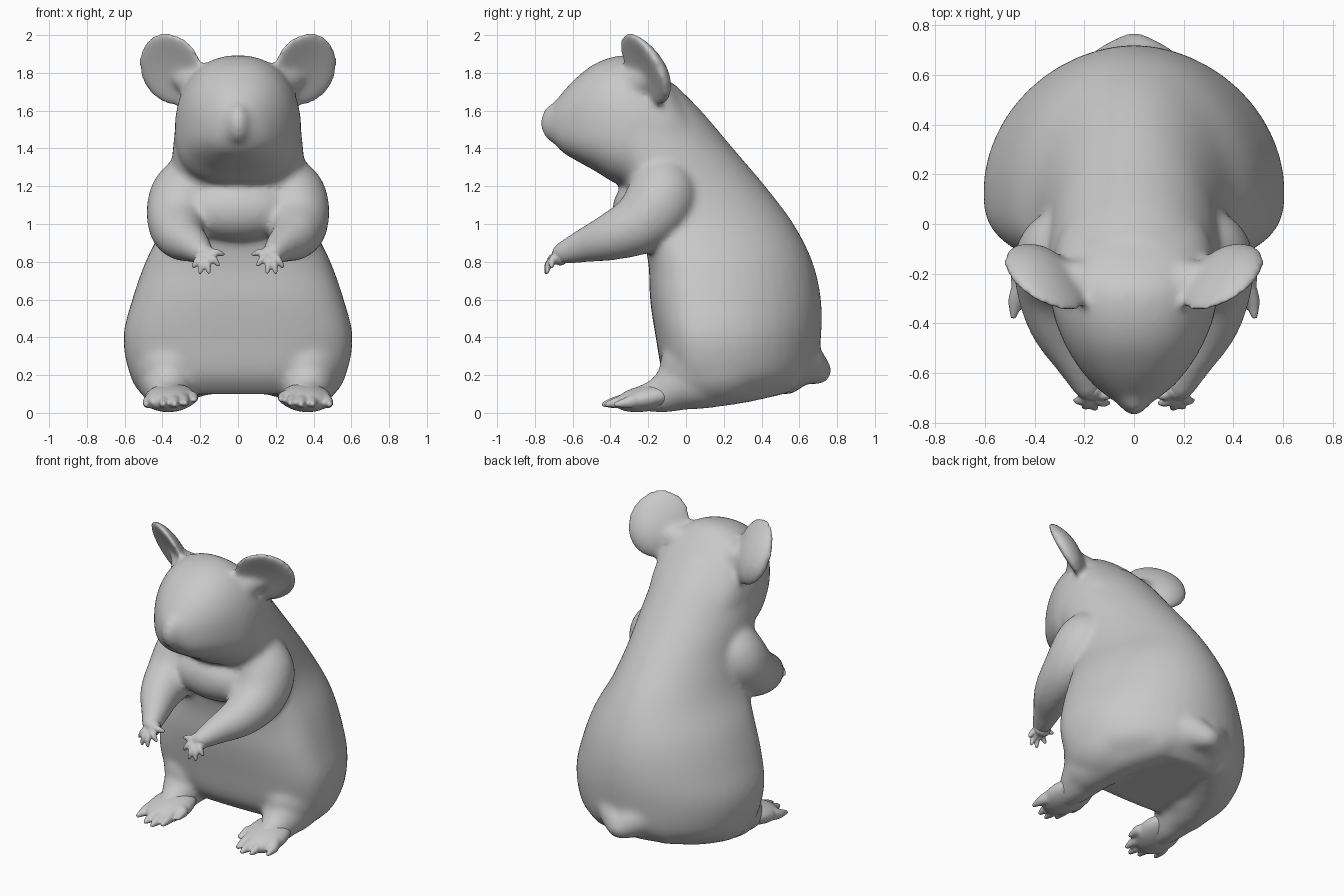
import bpy, bmesh, math
from mathutils import Vector, Matrix

cube = bpy.data.objects.get("Cube")
if cube:
    bpy.data.objects.remove(cube)

fur = bpy.data.materials.new("grey_fur")
fur.use_nodes = True
GREY = (0.58, 0.58, 0.58, 1)
fur.diffuse_color = GREY
fur.node_tree.nodes["Principled BSDF"].inputs["Base Color"].default_value = GREY


def spline(keys, steps):
    """Catmull-Rom samples through tuples of any length."""
    out = []
    for i in range(len(keys) - 1):
        p = [keys[max(0, min(len(keys) - 1, i + k))] for k in (-1, 0, 1, 2)]
        for s in range(steps):
            t = s / steps
            out.append([0.5 * (2 * b + (c - a) * t + (2 * a - 5 * b + 4 * c - d) * t * t
                               + (3 * b - a - 3 * c + d) * t ** 3) for a, b, c, d in zip(*p)])
    return out + [list(keys[-1])]


def loft(bm, rings, widest, low_power, high_power, place):
    """Skin rings (position, low, high, half width) made of two superellipse halves."""
    n, loops = 48, []
    for pos, lo, hi, hw in spline(rings, 4):
        loop, mid = [], lo + (hi - lo) * widest
        for k in range(n):
            a = math.tau * k / n
            c, s = math.cos(a), math.sin(a)
            e = 2 / (high_power if s > 0 else low_power)
            u = math.copysign(abs(c) ** e, c) * hw
            v = mid + (hi - mid) * s ** e if s > 0 else mid - (mid - lo) * abs(s) ** e
            loop.append(bm.verts.new(place(u, v, pos)))
        loops.append(loop)
    for a, b in zip(loops, loops[1:]):
        for k in range(n):
            bm.faces.new((a[k], a[(k + 1) % n], b[(k + 1) % n], b[k]))
    bm.faces.new(loops[0][::-1])
    bm.faces.new(loops[-1])


def blob(bm, centre, size, turn=0, tilt=0):
    m = (Matrix.Translation(centre) @ Matrix.Rotation(turn, 4, 'Z')
         @ Matrix.Rotation(tilt, 4, 'X') @ Matrix.Diagonal((*size, 1)))
    bmesh.ops.create_icosphere(bm, subdivisions=4, radius=1, matrix=m)


def limb(bm, keys, steps=6):
    """Run of overlapping balls along a path of (x, y, z, radius)."""
    for x, y, z, r in spline(keys, steps):
        bmesh.ops.create_icosphere(bm, subdivisions=3, radius=r,
                                   matrix=Matrix.Translation((x, y, z)))


def ear(bm, side):
    """Cupped, slanted disc with its hollow to the front, on a thick root."""
    made = bmesh.ops.create_icosphere(bm, subdivisions=4, radius=1)["verts"]
    for v in made:
        u, w, h = v.co
        x = 0.17 * u + 0.03 * h
        z = 0.195 * h
        y = 0.52 * x - 0.5 * z + 0.055 * w - 0.05 * (u * u + h * h) + 0.03
        v.co = (side * (0.355 + x), -0.205 + y, 1.82 + z)
    limb(bm, [(side * 0.21, -0.24, 1.74, 0.1), (side * 0.3, -0.205, 1.77, 0.05)])


def finish(name, bm, voxel, rounds):
    bmesh.ops.recalc_face_normals(bm, faces=bm.faces)
    mesh = bpy.data.meshes.new(name)
    bm.to_mesh(mesh)
    bm.free()
    ob = bpy.data.objects.new(name, mesh)
    bpy.context.collection.objects.link(ob)
    mesh.materials.append(fur)
    mod = ob.modifiers.new("blend", 'REMESH')
    mod.mode = 'VOXEL'
    mod.voxel_size = voxel
    mod.use_smooth_shade = True
    mod = ob.modifiers.new("soften", 'SMOOTH')
    mod.factor = 0.5
    mod.iterations = rounds


# Torso: level rings (z, front y, back y, half width), flat belly and round back
bm = bmesh.new()
torso = [(0.1, -0.04, 0.56, 0.48), (0.2, -0.12, 0.68, 0.57), (0.4, -0.16, 0.715, 0.607),
         (0.6, -0.19, 0.715, 0.56), (0.8, -0.2, 0.67, 0.49), (1.0, -0.25, 0.57, 0.395),
         (1.2, -0.33, 0.42, 0.355), (1.4, -0.4, 0.25, 0.345), (1.6, -0.42, 0.08, 0.315),
         (1.74, -0.4, -0.06, 0.25)]
loft(bm, torso, 0.33, 2.8, 1.95, lambda u, v, p: (u, v, p))

# Head: upright rings (y, bottom z, top z, half width), heavy jaw
head = [(-0.72, 1.46, 1.61, 0.07), (-0.66, 1.385, 1.69, 0.15), (-0.58, 1.335, 1.775, 0.22),
        (-0.48, 1.28, 1.85, 0.28), (-0.36, 1.21, 1.89, 0.325), (-0.24, 1.2, 1.88, 0.335),
        (-0.1, 1.25, 1.77, 0.32), (0, 1.3, 1.64, 0.28)]
loft(bm, head, 0.42, 2.6, 2.25, lambda u, v, p: (u, p, v))
blob(bm, (0, -0.685, 1.535), (0.068, 0.085, 0.11))

# Chest fold between the arms
blob(bm, (0, -0.225, 1.075), (0.3, 0.165, 0.165))

for side in (-1, 1):
    ear(bm, side)
    # Rump, drawn together into the tail stub
    limb(bm, [(side * 0.17, 0.45, 0.34, 0.18), (side * 0.08, 0.6, 0.28, 0.125),
              (side * 0.01, 0.695, 0.225, 0.075)], 8)
    # Haunch and lower leg
    blob(bm, (side * 0.36, 0.16, 0.26), (0.22, 0.3, 0.22), tilt=0.1)
    limb(bm, [(side * 0.2, 0.47, 0.26, 0.17), (side * 0.32, 0.29, 0.215, 0.165),
              (side * 0.37, 0.08, 0.18, 0.16), (side * 0.37, -0.02, 0.155, 0.14),
              (side * 0.37, -0.12, 0.1, 0.1), (side * 0.37, -0.25, 0.075, 0.065)])
    # Arm
    limb(bm, [(side * 0.23, -0.13, 1.23, 0.16), (side * 0.285, -0.13, 1.13, 0.19),
              (side * 0.315, -0.23, 1.01, 0.165), (side * 0.3, -0.39, 0.935, 0.128),
              (side * 0.235, -0.54, 0.885, 0.09), (side * 0.185, -0.655, 0.845, 0.06)])
finish("body", bm, 0.015, 20)

for side, word in ((-1, "right"), (1, "left")):
    # Hand with five fingers fanned from the palm
    bm = bmesh.new()
    palm = Vector((side * 0.175, -0.665, 0.835))
    blob(bm, palm, (0.06, 0.045, 0.055))
    for x, y, z in ((0.08, -0.68, 0.84), (0.105, -0.72, 0.785), (0.155, -0.74, 0.745),
                    (0.2, -0.735, 0.745), (0.235, -0.71, 0.775)):
        tip = Vector((side * x, y, z))
        mid = palm.lerp(tip, 0.6) + Vector((0, -0.015, 0.01))
        limb(bm, [(*palm, 0.03), (*mid, 0.021), (*tip, 0.011)])
    finish(word + "_hand", bm, 0.007, 3)

    # Foot with five toes, turned outward
    bm = bmesh.new()
    blob(bm, (side * 0.36, -0.2, 0.08), (0.135, 0.18, 0.07), turn=side * 0.15, tilt=0.18)
    for x, y, z in ((0.23, -0.31, 0.07), (0.28, -0.4, 0.05), (0.335, -0.435, 0.045),
                    (0.395, -0.42, 0.045), (0.485, -0.37, 0.045)):
        base = (side * (0.36 + (x - 0.36) * 0.6), -0.24, 0.075, 0.05)
        mid = (side * (0.36 + (x - 0.36) * 0.9), y + 0.07, z + 0.012, 0.033)
        limb(bm, [base, mid, (side * x, y, z, 0.015)])
    finish(word + "_foot", bm, 0.009, 5)
